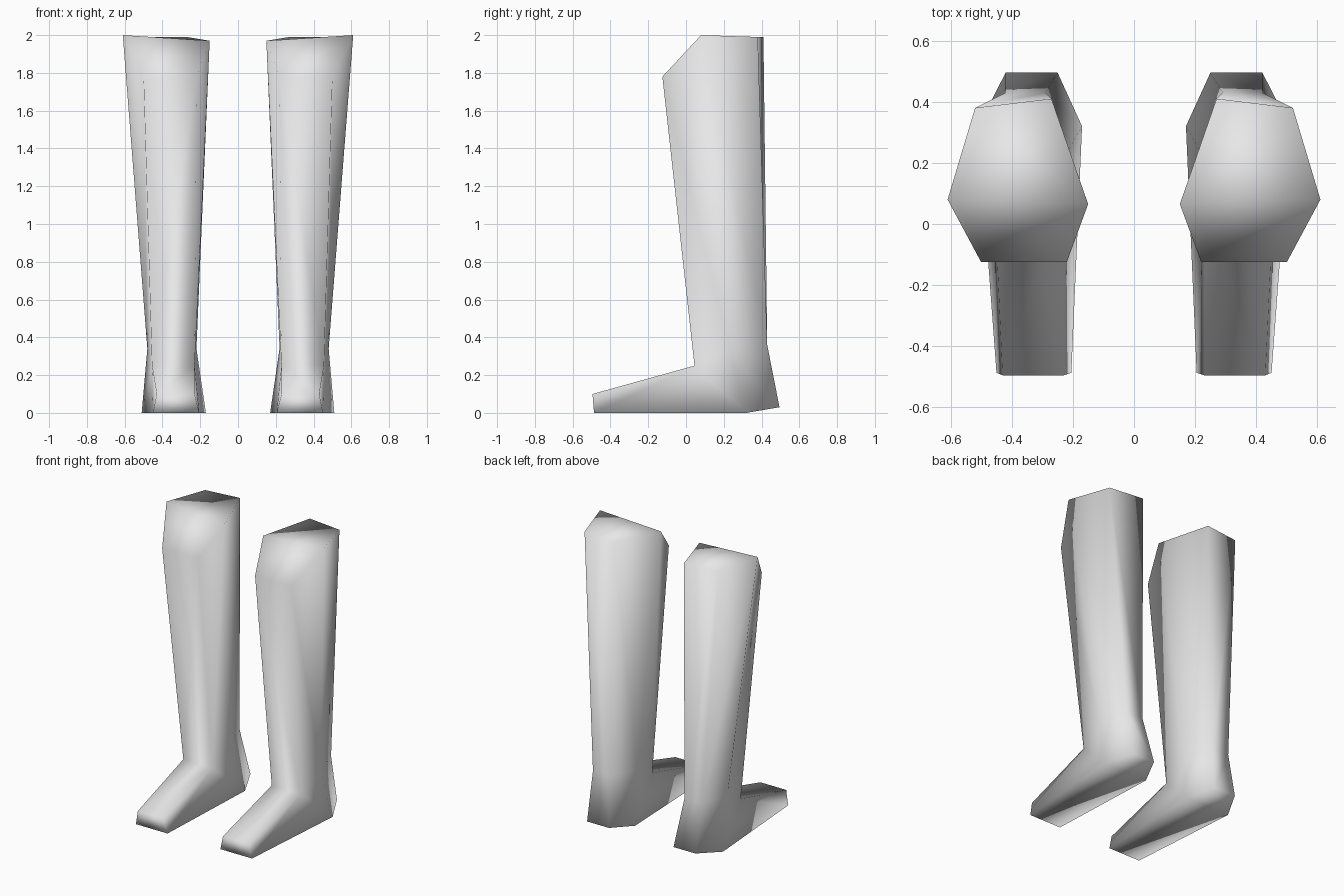
import bpy
import bmesh

cube = bpy.data.objects.get("Cube")
if cube:
    bpy.data.objects.remove(cube, do_unlink=True)

grey = bpy.data.materials.new("light_grey")
grey.use_nodes = True
colour = (0.8, 0.8, 0.8, 1)
grey.diffuse_color = colour
grey.node_tree.nodes["Principled BSDF"].inputs["Base Color"].default_value = colour

# Six-sided sections: front inner, front outer, side outer, back outer, back inner, side inner
KNEE = [(.22, -.125, 1.78), (.50, -.125, 1.78), (.61, .08, 2.0),
        (.52, .38, 1.99), (.27, .41, 1.99), (.15, .065, 1.97)]
ANKLE = [(.23, .045, .25), (.455, .045, .25), (.48, .23, .34),
         (.42, .43, .36), (.29, .43, .36), (.22, .23, .34)]
HEEL = [(.51, .32, 0), (.42, .495, .03), (.25, .495, .03), (.17, .32, 0)]
# Toe end: top inner, top outer, bottom outer, bottom inner
TOE = [(.23, -.495, .1), (.43, -.495, .1), (.45, -.487, 0), (.205, -.487, 0)]


def build_leg(name, side):
    bm = bmesh.new()
    knee, ankle, heel, toe = (
        [bm.verts.new((side * x, y, z)) for x, y, z in ring]
        for ring in (KNEE, ANKLE, HEEL, TOE))

    # Shin and calf
    for i in range(6):
        j = (i + 1) % 6
        bm.faces.new((knee[i], knee[j], ankle[j], ankle[i]))

    # Heel around the back of the ankle
    for i in range(3):
        bm.faces.new((ankle[i + 2], ankle[i + 3], heel[i + 1], heel[i]))

    # Instep, foot sides, sole and toe end
    bm.faces.new((ankle[0], ankle[1], toe[1], toe[0]))
    bm.faces.new((ankle[1], ankle[2], heel[0]))
    bm.faces.new((ankle[1], heel[0], toe[2], toe[1]))
    bm.faces.new((ankle[5], ankle[0], heel[3]))
    bm.faces.new((ankle[0], toe[0], toe[3], heel[3]))
    bm.faces.new((heel[0], heel[3], toe[3], toe[2]))
    bm.faces.new(heel)
    bm.faces.new(toe)

    # Knee cap: front slope, then the flat top
    bm.faces.new((knee[0], knee[1], knee[2], knee[5]))
    bm.faces.new((knee[5], knee[2], knee[3]))
    bm.faces.new((knee[5], knee[3], knee[4]))

    bmesh.ops.recalc_face_normals(bm, faces=bm.faces)
    for face in bm.faces:
        face.smooth = True
    mesh = bpy.data.meshes.new(name)
    bm.to_mesh(mesh)
    bm.free()
    mesh.materials.append(grey)
    leg = bpy.data.objects.new(name, mesh)
    bpy.context.collection.objects.link(leg)


build_leg("left_leg", 1)
build_leg("right_leg", -1)
